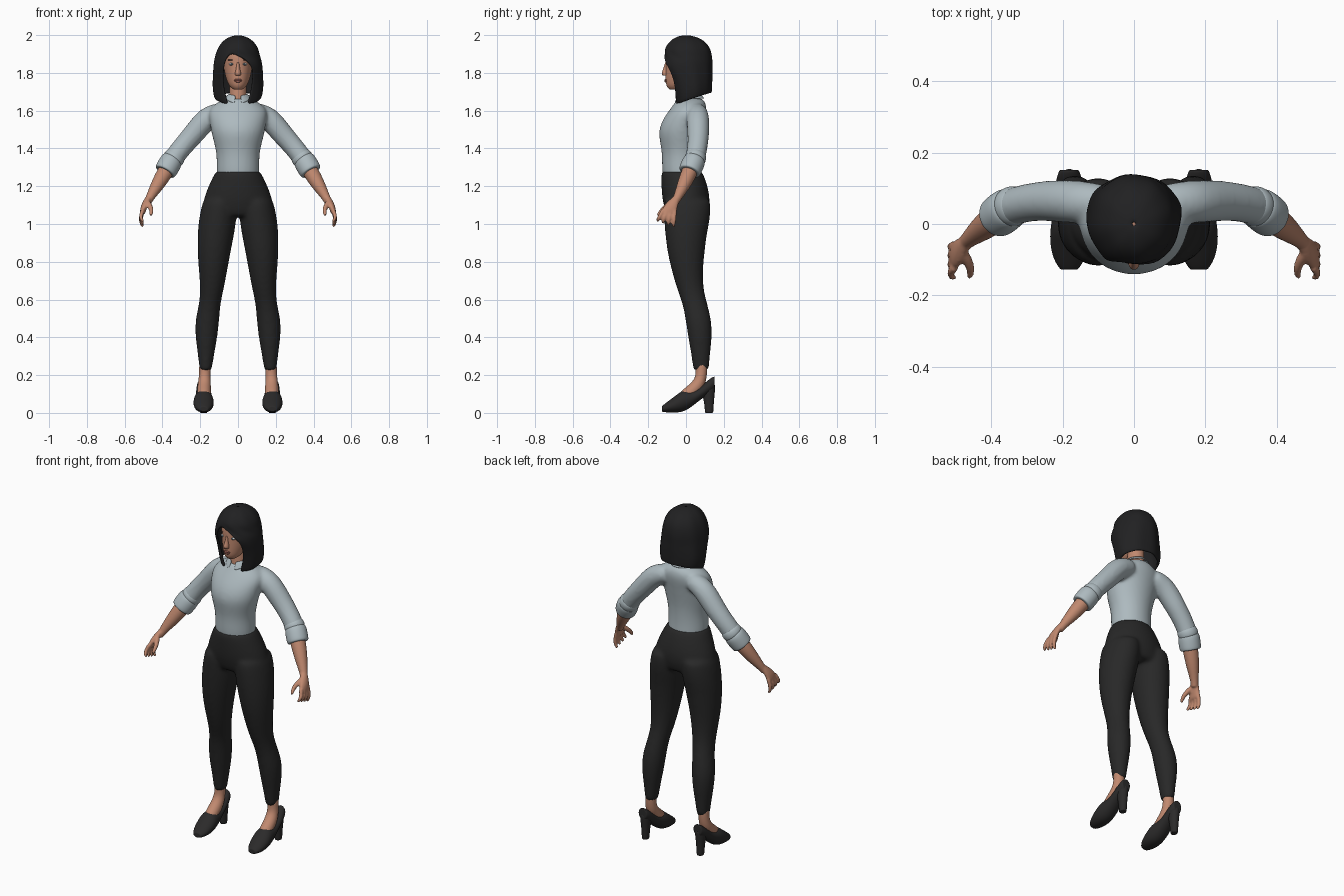
import bpy, bmesh, math
from mathutils import Vector

cube = bpy.data.objects.get("Cube")
if cube:
    bpy.data.objects.remove(cube, do_unlink=True)

SIDES = 20
X, Y, Z = Vector((1, 0, 0)), Vector((0, 1, 0)), Vector((0, 0, 1))


def material(name, r, g, b):
    mat = bpy.data.materials.new(name)
    mat.use_nodes = True
    mat.diffuse_color = (r, g, b, 1)
    shader = mat.node_tree.nodes["Principled BSDF"]
    shader.inputs["Base Color"].default_value = (r, g, b, 1)
    shader.inputs["Roughness"].default_value = 0.8
    return mat


skin = material("skin", .53, .25, .16)
shirt_grey = material("shirt grey", .42, .49, .52)
trouser_black = material("trouser black", .021, .021, .021)
hair_black = material("hair black", .015, .015, .016)
shoe_black = material("shoe black", .024, .023, .023)
lip_red = material("lip red", .36, .13, .1)
eye_white = material("eye white", .6, .6, .6)
iris_grey = material("iris grey", .1, .14, .17)
brow_brown = material("brow brown", .07, .035, .025)


# ---- rings and lofts ----
def ring(center, u, v):
    """Ellipse of points, slightly enlarged because subdivision shrinks it."""
    turn = [math.tau * i / SIDES for i in range(SIDES)]
    return [center + (u * math.cos(a) + v * math.sin(a)) * 1.016 for a in turn]


def stack(rows):
    """Horizontal rings from rows of (z, x_min, x_max, y_min, y_max)."""
    return [ring(Vector(((a + b) / 2, (c + d) / 2, z)), X * (b - a) / 2, Y * (d - c) / 2)
            for z, a, b, c, d in rows]


def centred(rows):
    """Horizontal rings from rows of (z, half_width, y_min, y_max)."""
    return stack([(z, -w, w, c, d) for z, w, c, d in rows])


def tube(rows):
    """Round rings along a path from rows of (x, y, z, radius)."""
    path = [Vector(row[:3]) for row in rows]
    rings = []
    for i, row in enumerate(rows):
        tangent = path[min(i + 1, len(path) - 1)] - path[max(i - 1, 0)]
        u = tangent.cross(Y).normalized()
        v = tangent.cross(u).normalized()
        rings.append(ring(path[i], u * row[3], v * row[3]))
    return rings


def both(lofts):
    """Add the mirror image of every loft."""
    return lofts + [[[Vector((-p.x, p.y, p.z)) for p in r] for r in rings] for rings in lofts]


def inset(points):
    middle = sum(points, Vector()) / len(points)
    return [middle.lerp(p, .8) for p in points]


def finish(name, mat, bm, modifiers):
    bmesh.ops.recalc_face_normals(bm, faces=bm.faces)
    mesh = bpy.data.meshes.new(name)
    bm.to_mesh(mesh)
    bm.free()
    mesh.materials.append(mat)
    mesh.shade_smooth()
    obj = bpy.data.objects.new(name, mesh)
    bpy.context.collection.objects.link(obj)
    for kind, settings in modifiers:
        mod = obj.modifiers.new(kind.title(), kind)
        for key, value in settings.items():
            setattr(mod, key, value)
    return obj


def subdivide(levels):
    return ("SUBSURF", {"levels": levels, "render_levels": levels})


def bridge(bm, rows, closed):
    for low, high in zip(rows, rows[1:]):
        count = len(low)
        for i in range(count if closed else count - 1):
            j = (i + 1) % count
            bm.faces.new((low[i], low[j], high[j], high[i]))


def part(name, mat, lofts, voxel=0):
    """Closed lofts, optionally fused into one continuous skin."""
    bm = bmesh.new()
    for rings in lofts:
        rings = [inset(rings[0])] + rings + [inset(rings[-1])]
        rows = [[bm.verts.new(p) for p in r] for r in rings]
        bridge(bm, rows, True)
        bm.faces.new(rows[0])
        bm.faces.new(rows[-1])
    modifiers = [subdivide(2)]
    if voxel:
        modifiers.append(("REMESH", {"mode": "VOXEL", "voxel_size": voxel, "use_smooth_shade": True}))
        modifiers.append(("SMOOTH", {"iterations": 6, "factor": .5}))
    return finish(name, mat, bm, modifiers)


def shell(name, mat, sheets, thickness):
    """Open sheets given thickness."""
    bm = bmesh.new()
    for sheet in sheets:
        bridge(bm, [[bm.verts.new(p) for p in row] for row in sheet], False)
    bmesh.ops.remove_doubles(bm, verts=bm.verts, dist=.0005)
    return finish(name, mat, bm, [("SOLIDIFY", {"thickness": thickness, "offset": -1}), subdivide(2)])


def blob(name, mat, place, size):
    bm = bmesh.new()
    bmesh.ops.create_uvsphere(bm, u_segments=16, v_segments=10, radius=1)
    bmesh.ops.scale(bm, vec=size, verts=bm.verts)
    bmesh.ops.translate(bm, vec=place, verts=bm.verts)
    return finish(name, mat, bm, [])


# ---- trousers ----
hips = centred([(1.285, .117, -.132, .085), (1.2, .156, -.13, .115),
                (1.12, .188, -.125, .13), (1.04, .18, -.1, .11)])
leg = stack([(1.13, .005, .185, -.12, .132), (1.03, .008, .206, -.116, .128),
             (.95, .02, .214, -.11, .11), (.85, .04, .214, -.098, .098),
             (.75, .058, .207, -.075, .088), (.65, .077, .198, -.045, .092),
             (.57, .095, .207, -.015, .115), (.48, .1, .229, 0, .137),
             (.38, .113, .223, .015, .136), (.3, .128, .211, .03, .126),
             (.225, .139, .204, .038, .121)])
part("trousers", trouser_black, [hips] + both([leg]), .011)

# ---- shirt with rolled sleeves ----
torso = centred([(1.24, .113, -.122, .082), (1.3, .113, -.127, .076), (1.37, .112, -.126, .076),
                 (1.43, .126, -.136, .08), (1.49, .142, -.146, .09),
                 (1.55, .15, -.125, .1), (1.6, .158, -.09, .11),
                 (1.64, .12, -.06, .106), (1.665, .06, -.045, .085)])
sleeve = tube([(.08, .06, 1.595, .05), (.16, .062, 1.57, .062), (.235, .066, 1.475, .057),
               (.29, .062, 1.415, .053), (.34, .05, 1.35, .053), (.37, .035, 1.305, .05)])
part("shirt", shirt_grey, [torso] + both([sleeve]), .01)
cuff = tube([(.345, .048, 1.345, .054), (.355, .042, 1.33, .06),
             (.375, .026, 1.295, .06), (.387, .018, 1.275, .058)])
fold = tube([(.325, .055, 1.37, .05), (.335, .052, 1.355, .057), (.35, .045, 1.335, .056)])
part("sleeve_cuffs", shirt_grey, both([cuff, fold]))

# ---- collar, open at the front ----
collar = []
for level in range(3):
    row = []
    for i in range(9):
        turn = math.radians(14 + 166 * i / 8)
        front = max(0, 1 - i / 3)
        wide = .05 + .012 * level
        drop = level * (.012 + .01 * front)
        row.append(Vector((wide * math.sin(turn), .015 - (wide + .01) * math.cos(turn),
                           1.69 - .008 * front - drop)))
    collar.append(row)
shell("collar", shirt_grey, both([collar]), .006)

# ---- forearms and hands ----
forearm = tube([(.36, .035, 1.315, .042), (.395, .012, 1.26, .042), (.43, -.015, 1.2, .035),
                (.467, -.045, 1.14, .022), (.48, -.06, 1.11, .02)])
palm = stack([(1.15, .452, .486, -.064, -.028), (1.11, .472, .509, -.108, -.04),
              (1.08, .484, .518, -.128, -.046), (1.055, .492, .519, -.13, -.052)])
thumb = tube([(.482, -.075, 1.12, .014), (.462, -.11, 1.09, .014),
              (.457, -.135, 1.065, .011), (.462, -.15, 1.045, .008)])
fingers = []
for i in range(4):
    y = -.122 + .021 * i
    tip = 1.025 - .009 * i
    reach = .028 - .007 * i
    fingers.append(tube([(.503, y, 1.075, .012), (.516, y - reach / 2, (tip + 1.06) / 2, .011),
                         (.512, y - reach, tip, .01), (.502, y - reach, tip - .012, .007)]))
part("forearms_and_hands", skin, both([forearm, palm, thumb] + fingers), .0055)

# ---- feet and heeled shoes ----
foot = tube([(.174, .082, .26, .032), (.176, .082, .2, .029), (.178, .07, .155, .034),
             (.18, .035, .118, .036), (.18, -.005, .085, .036)])
part("feet", skin, both([foot]))
shoe = [ring(Vector((.182, y, (low + high) / 2)), X * w, Z * (high - low) / 2)
        for y, w, low, high in [(-.128, .025, .006, .035), (-.1, .044, .002, .058),
                                (-.055, .054, .001, .09), (-.015, .053, .006, .124),
                                (.025, .046, .028, .116), (.07, .04, .066, .13),
                                (.12, .038, .1, .178), (.152, .028, .125, .195)]]
heel = stack([(0, .162, .202, .1, .145), (.06, .16, .204, .097, .147),
              (.12, .152, .212, .08, .154), (.15, .152, .212, .085, .155)])
part("heeled_shoes", shoe_black, both([shoe, heel]))

# ---- head and neck ----
HEAD = [(1.712, .025, -.088, -.03), (1.73, .047, -.104, .02), (1.76, .06, -.108, .06),
        (1.8, .071, -.108, .085), (1.85, .078, -.107, .105), (1.9, .08, -.108, .105),
        (1.94, .07, -.085, .09), (1.965, .045, -.05, .06)]


def face_y(x, z):
    """Depth of the face surface at x, z."""
    for (z0, w0, a0, b0), (z1, w1, a1, b1) in zip(HEAD, HEAD[1:]):
        if z0 <= z <= z1:
            t = (z - z0) / (z1 - z0)
            w, a, b = w0 + (w1 - w0) * t, a0 + (a1 - a0) * t, b0 + (b1 - b0) * t
            return (a + b) / 2 - (b - a) / 2 * math.sqrt(1 - (x / w) ** 2)


part("head", skin, [centred(HEAD)])
part("neck", skin, [centred([(1.6, .055, -.045, .075), (1.66, .045, -.038, .06),
                             (1.76, .045, -.03, .065)])])
part("nose", skin, [centred([(1.855, .007, -.111, -.09), (1.82, .01, -.12, -.09),
                             (1.797, .017, -.132, -.09), (1.785, .014, -.122, -.09)])])
blob("upper_lip", lip_red, (0, face_y(0, 1.763), 1.763), (.022, .006, .005))
blob("lower_lip", lip_red, (0, face_y(0, 1.755), 1.755), (.018, .007, .006))
for side, s in (("left", 1), ("right", -1)):
    depth = face_y(.033, 1.846)
    blob(side + "_eye", eye_white, (.033 * s, depth + .003, 1.846), (.015, .008, .007))
    blob(side + "_iris", iris_grey, (.033 * s, depth - .003, 1.846), (.006, .004, .006))
    blob(side + "_brow", brow_brown, (.036 * s, face_y(.036, 1.868), 1.868), (.019, .005, .0035))

# ---- bob hair: height, half width, centre y, half depth, edges of the opening, tilt ----
HAIR = [(2, .004, 0, .004, 0, 0, 0), (1.996, .03, 0, .035, -.01, -.01, 0),
        (1.98, .068, .005, .078, -.025, -.025, 0), (1.95, .096, .008, .108, -.035, -.035, 0),
        (1.915, .114, .008, .126, -.04, -.04, 0), (1.87, .126, .006, .135, .045, -.07, 0),
        (1.83, .13, .006, .133, .08, -.08, 0), (1.78, .133, .02, .12, .083, -.083, 0),
        (1.72, .135, .03, .108, .075, -.078, .1), (1.67, .128, .034, .103, .06, -.062, .25),
        (1.65, .12, .035, .1, .055, -.055, .32)]
hair = []
for z, wide, mid, deep, left, right, tilt in HAIR:
    start, end = math.asin(left / wide), math.tau + math.asin(right / wide)
    row = []
    for i in range(49):
        a = start + (end - start) * i / 48
        wave = 1 + .012 * math.sin(8 * a)
        y = mid - deep * wave * math.cos(a)
        row.append(Vector((wide * wave * math.sin(a), y, z + tilt * y)))
    hair.append(row)
shell("bob_hair", hair_black, [hair], .014)
